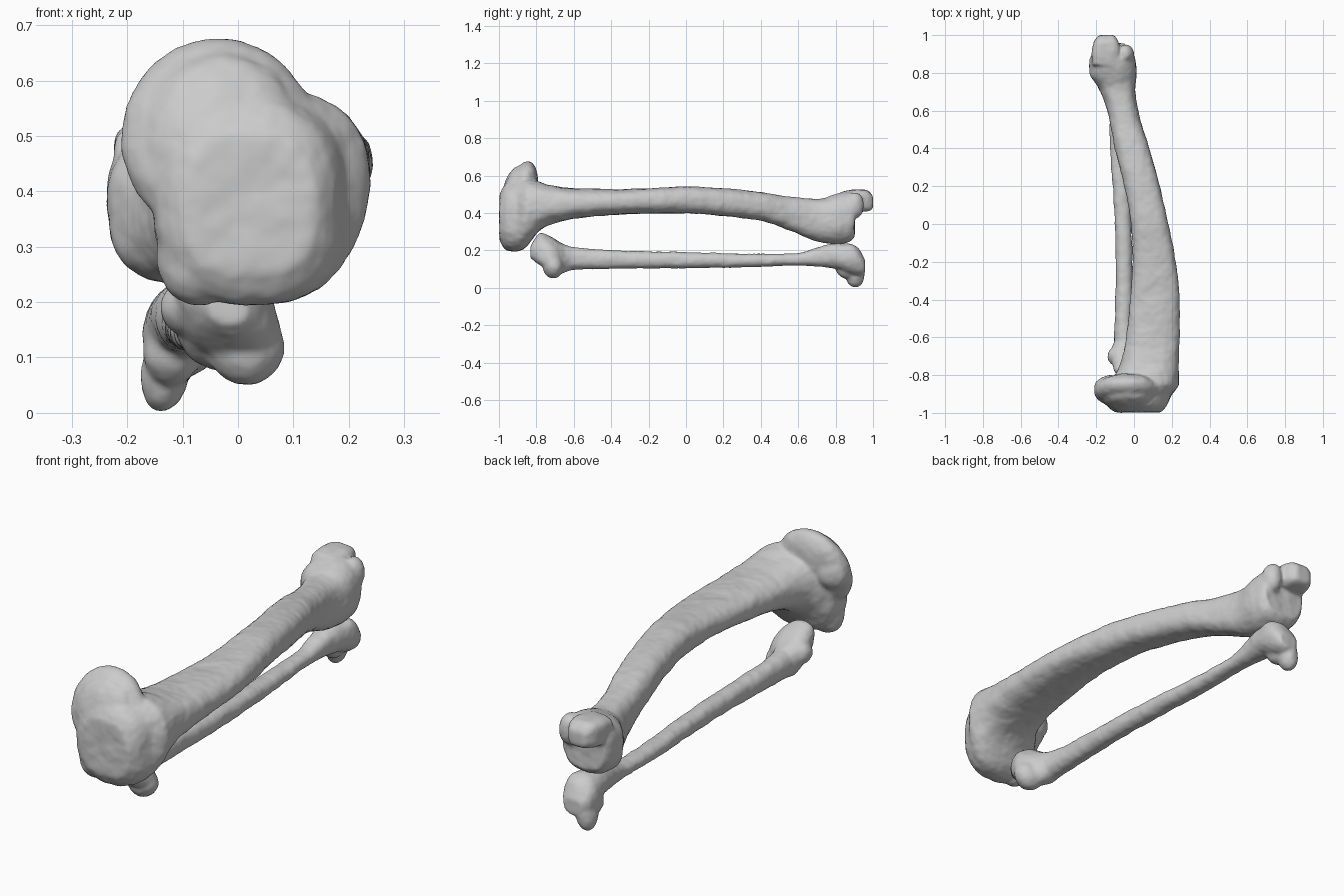
import bpy, bmesh, math
from mathutils import Matrix, Euler


def hermite(rows, y):
    """Smoothly interpolate the station table at a given y."""
    n = len(rows)
    i = max(k for k in range(n - 1) if rows[k][0] <= y + 1e-9)
    a, b = rows[i], rows[i + 1]
    h = b[0] - a[0]
    t = (y - a[0]) / h

    def slope(k, c):
        if k in (0, n - 1):
            j = 0 if k == 0 else n - 2
            return (rows[j + 1][c] - rows[j][c]) / (rows[j + 1][0] - rows[j][0])
        s1 = (rows[k][c] - rows[k - 1][c]) / (rows[k][0] - rows[k - 1][0])
        s2 = (rows[k + 1][c] - rows[k][c]) / (rows[k + 1][0] - rows[k][0])
        return 0 if s1 * s2 <= 0 else 2 * s1 * s2 / (s1 + s2)

    out = []
    for c in range(1, len(a)):
        m0, m1 = slope(i, c) * h, slope(i + 1, c) * h
        out.append((2*t**3 - 3*t*t + 1) * a[c] + (t**3 - 2*t*t + t) * m0
                   + (3*t*t - 2*t**3) * b[c] + (t**3 - t*t) * m1)
    return out


def spow(v, e):
    return math.copysign(abs(v) ** e, v)


def loft(bm, rows, power=0.85, sides=32):
    """Rows: y, x left, x right, z bottom, z top, lean of the section."""
    ys = []
    for a, b in zip(rows, rows[1:]):
        k = max(2, int((b[0] - a[0]) / 0.02))
        ys += [a[0] + (b[0] - a[0]) * j / k for j in range(k)]
    ys.append(rows[-1][0])
    rings = []
    for y in ys:
        xl, xr, zb, zt, lean = hermite(rows, y)
        ring = []
        for s in range(sides):
            ang = 2 * math.pi * s / sides
            c, n = spow(math.cos(ang), power), spow(math.sin(ang), power)
            x = (xl + xr) / 2 + (xr - xl) / 2 * c + lean * n
            ring.append(bm.verts.new((x, y, (zb + zt) / 2 + (zt - zb) / 2 * n)))
        rings.append(ring)
    for a, b in zip(rings, rings[1:]):
        for s in range(sides):
            t = (s + 1) % sides
            bm.faces.new((a[s], a[t], b[t], b[s]))
    bm.faces.new(rings[0][::-1])
    bm.faces.new(rings[-1])


def lump(bm, loc, rad, rot=(0, 0, 0)):
    m = Matrix.LocRotScale(loc, Euler([math.radians(r) for r in rot]), rad)
    bmesh.ops.create_icosphere(bm, subdivisions=4, radius=1, matrix=m)


def bone(name, lofts, lumps):
    bm = bmesh.new()
    for rows, power in lofts:
        loft(bm, rows, power)
    for l in lumps:
        lump(bm, *l)
    bmesh.ops.recalc_face_normals(bm, faces=bm.faces)
    me = bpy.data.meshes.new(name)
    bm.to_mesh(me)
    bm.free()
    ob = bpy.data.objects.new(name, me)
    bpy.context.collection.objects.link(ob)
    # fuse the pieces into one bone, soften, roughen
    r = ob.modifiers.new("fuse", 'REMESH')
    r.mode, r.voxel_size, r.use_smooth_shade = 'VOXEL', 0.009, True
    s = ob.modifiers.new("soften", 'SMOOTH')
    s.factor, s.iterations = 0.5, 5
    tex = bpy.data.textures.new(name + "_grain", 'CLOUDS')
    tex.noise_scale = 0.06
    d = ob.modifiers.new("grain", 'DISPLACE')
    d.texture, d.strength, d.mid_level = tex, 0.008, 0.3
    return ob


# Large bone: broad head at the front, bowed shaft
large_shaft = [
    (-0.995, -0.10, 0.14, 0.25, 0.50, 0.0),
    (-0.96, -0.145, 0.175, 0.20, 0.56, -0.005),
    (-0.90, -0.155, 0.20, 0.195, 0.58, -0.01),
    (-0.85, -0.14, 0.235, 0.225, 0.58, 0.01),
    (-0.80, -0.10, 0.235, 0.29, 0.57, 0.0),
    (-0.74, -0.07, 0.235, 0.335, 0.55, 0.0),
    (-0.60, -0.04, 0.24, 0.37, 0.53, 0.0),
    (-0.40, -0.02, 0.24, 0.39, 0.525, 0.0),
    (-0.20, -0.005, 0.22, 0.40, 0.53, 0.0),
    (0.00, -0.015, 0.18, 0.40, 0.54, 0.0),
    (0.20, -0.05, 0.135, 0.385, 0.53, 0.0),
    (0.40, -0.10, 0.08, 0.36, 0.51, 0.0),
    (0.60, -0.14, 0.02, 0.29, 0.48, 0.0),
    (0.72, -0.185, 0.005, 0.245, 0.475, 0.0),
    (0.80, -0.235, 0.012, 0.235, 0.50, -0.005),
    (0.87, -0.235, 0.005, 0.245, 0.515, -0.005),
    (0.90, -0.22, -0.005, 0.27, 0.50, 0.0),
]
# Blocky step at the far end of the large bone
far_step = [
    (0.84, -0.225, -0.07, 0.40, 0.515, 0.0),
    (0.93, -0.222, -0.075, 0.405, 0.525, 0.0),
    (0.97, -0.21, -0.085, 0.41, 0.52, 0.0),
    (0.998, -0.185, -0.105, 0.42, 0.49, 0.0),
]
bone("large_bone", [(large_shaft, 0.8), (far_step, 0.6)], [
    ((-0.035, -0.885, 0.495), (0.175, 0.08, 0.185), (-16, 0, 0)),   # crest
    ((-0.03, -0.92, 0.50), (0.14, 0.062, 0.15), (-12, 0, 0)),
    ((-0.14, -0.845, 0.51), (0.07, 0.04, 0.07), (0, 0, 15)),       # side ridge
    ((-0.07, -0.92, 0.28), (0.075, 0.06, 0.085)),                  # condyles
    ((0.09, -0.92, 0.30), (0.085, 0.065, 0.095)),
    ((-0.045, 0.90, 0.44), (0.042, 0.05, 0.07)),                   # far knob
])

# Slender bone below: knobbed front head, thin shaft, flared far end
slender_shaft = [
    (-0.83, -0.05, 0.02, 0.16, 0.22, 0.0),
    (-0.78, -0.10, 0.05, 0.12, 0.295, -0.025),
    (-0.72, -0.11, 0.07, 0.085, 0.27, -0.03),
    (-0.67, -0.115, 0.04, 0.075, 0.24, -0.02),
    (-0.62, -0.105, 0.0, 0.095, 0.22, 0.0),
    (-0.50, -0.10, -0.01, 0.10, 0.205, 0.0),
    (-0.20, -0.095, -0.01, 0.105, 0.193, 0.0),
    (0.10, -0.105, -0.02, 0.107, 0.187, 0.0),
    (0.40, -0.125, -0.04, 0.113, 0.178, 0.0),
    (0.60, -0.13, -0.05, 0.12, 0.182, 0.0),
    (0.70, -0.14, -0.045, 0.115, 0.215, 0.0),
    (0.80, -0.155, -0.03, 0.105, 0.235, 0.0),
    (0.88, -0.17, -0.02, 0.075, 0.235, 0.01),
    (0.925, -0.165, -0.03, 0.065, 0.205, 0.01),
    (0.955, -0.14, -0.05, 0.08, 0.15, 0.0),
]
bone("slender_bone", [(slender_shaft, 0.9)], [
    ((0.015, -0.71, 0.115), (0.068, 0.055, 0.064)),          # front knob
    ((-0.10, -0.70, 0.19), (0.04, 0.045, 0.045)),            # side knob
    ((-0.13, 0.905, 0.078), (0.042, 0.05, 0.078), (0, 10, 0)),  # far tip
    ((-0.12, 0.86, 0.11), (0.05, 0.06, 0.06)),
])
